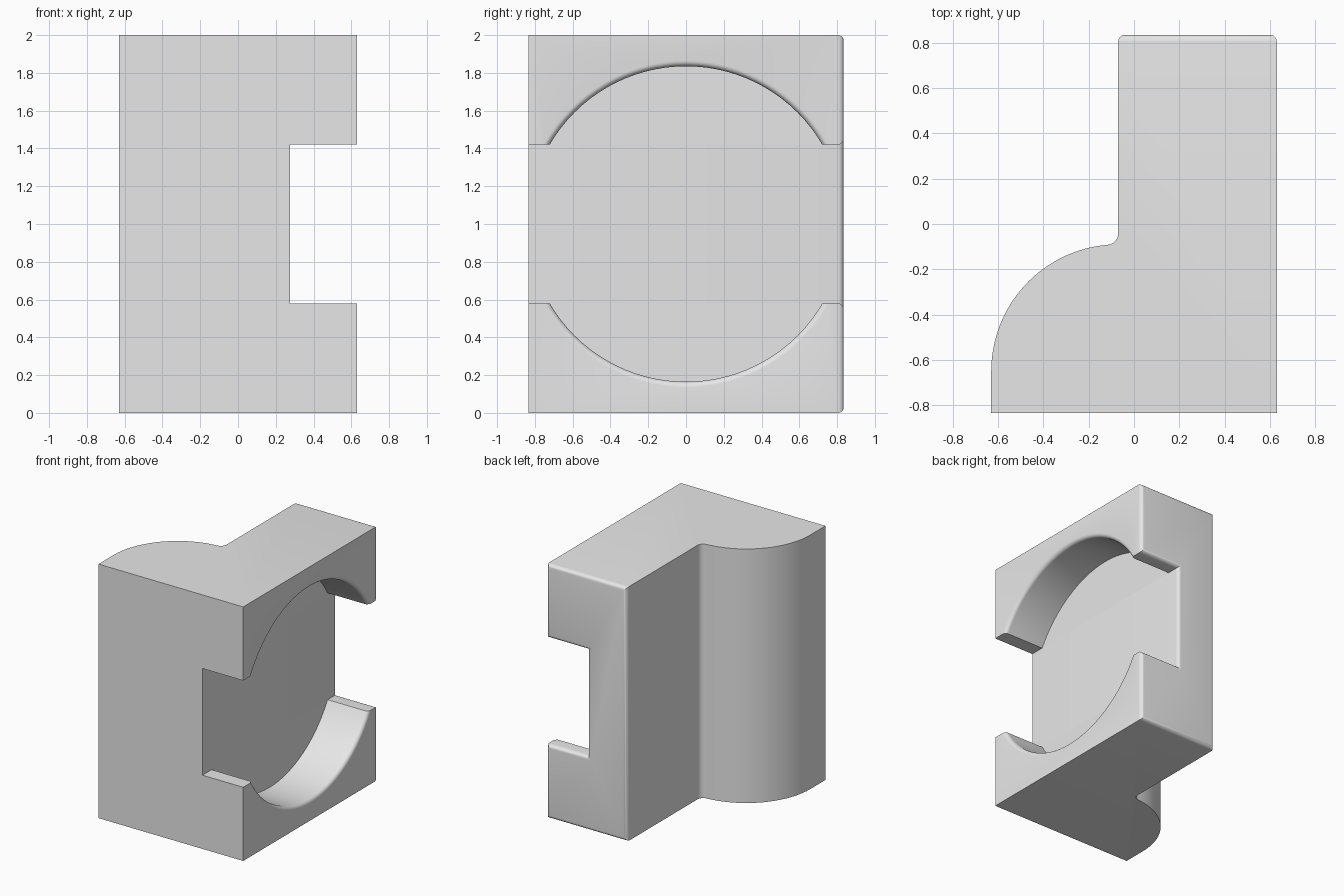
import bpy
import bmesh
from math import sin, cos, pi, radians, atan2

old = bpy.data.objects.get("Cube")
if old:
    bpy.data.objects.remove(old, do_unlink=True)

W, D, H = 0.63, 0.835, 2.0      # half width, half depth, height
FLOOR = 0.275                   # x of the recess floor
SLOT = 0.42                     # half height of the slot
R = 0.835                       # radius of the round recess
EDGE = 0.03                     # rounding radius

grey = bpy.data.materials.new("light grey")
grey.use_nodes = True
grey.diffuse_color = (0.8, 0.8, 0.8, 1)
grey.node_tree.nodes["Principled BSDF"].inputs["Base Color"].default_value = (0.8, 0.8, 0.8, 1)


def make_object(name, bm):
    bmesh.ops.recalc_face_normals(bm, faces=bm.faces)
    mesh = bpy.data.meshes.new(name)
    bm.to_mesh(mesh)
    bm.free()
    mesh.materials.append(grey)
    obj = bpy.data.objects.new(name, mesh)
    bpy.context.collection.objects.link(obj)
    return obj


def arc(cx, cy, r, start, end, steps):
    angles = [start + (end - start) * i / steps for i in range(steps + 1)]
    return [(cx + r * cos(a), cy + r * sin(a)) for a in angles]


def cut(obj, cutter):
    cutter.hide_render = True
    mod = obj.modifiers.new("cut", 'BOOLEAN')
    mod.operation = 'DIFFERENCE'
    mod.solver = 'EXACT'
    mod.object = cutter
    bpy.context.view_layer.objects.active = obj
    bpy.ops.object.modifier_apply(modifier=mod.name)
    bpy.data.objects.remove(cutter, do_unlink=True)


# Body outline: block with a rounded shoulder and a small inner fillet
join = atan2(0.608, -0.05)
outline = [(-W, -D), (W, -D), (W, D), (-0.07, D)]
outline += arc(-0.12, -0.042, 0.05, 0, join - pi, 8)
outline += arc(-0.07, -0.65, 0.56, join, pi, 32)[1:]
bm = bmesh.new()
base = bm.faces.new([bm.verts.new((x, y, 0)) for x, y in outline])
top = bmesh.ops.extrude_face_region(bm, geom=[base])
bmesh.ops.translate(bm, vec=(0, 0, H),
                    verts=[v for v in top["geom"] if isinstance(v, bmesh.types.BMVert)])
body = make_object("clamp_body", bm)

# Straight slot through the side
bm = bmesh.new()
bmesh.ops.create_cube(bm, size=1)
bmesh.ops.scale(bm, vec=(1, 3, 2 * SLOT), verts=bm.verts)
bmesh.ops.translate(bm, vec=(FLOOR + 0.5, 0, H / 2), verts=bm.verts)
cut(body, make_object("slot_cutter", bm))

# Round every edge of the back face
bm = bmesh.new()
bm.from_mesh(body.data)
bmesh.ops.dissolve_limit(bm, angle_limit=radians(0.5), verts=bm.verts, edges=bm.edges)
rim = [e for e in bm.edges
       if all(v.co.y > D - 0.001 for v in e.verts) and e.calc_face_angle(0) > 1]
bmesh.ops.bevel(bm, geom=rim, offset=EDGE, segments=5, profile=0.5, affect='EDGES')
bm.to_mesh(body.data)
bm.free()

# Round recess with a flared lip, turned around the x axis
profile = [(FLOOR, 0), (FLOOR, R)]
profile += [(W - EDGE + EDGE * sin(a), R + EDGE - EDGE * cos(a))
            for a in [i * pi / 12 for i in range(7)]]
profile += [(W + 0.1, R + EDGE), (W + 0.1, 0)]
bm = bmesh.new()
verts = [bm.verts.new((x, 0, r)) for x, r in profile]
edges = [bm.edges.new(pair) for pair in zip(verts, verts[1:])]
bmesh.ops.spin(bm, geom=verts + edges, cent=(0, 0, 0), axis=(1, 0, 0),
               angle=2 * pi, steps=96)
bmesh.ops.remove_doubles(bm, verts=bm.verts, dist=0.0005)
bmesh.ops.translate(bm, vec=(0, 0, H / 2), verts=bm.verts)
cut(body, make_object("recess_cutter", bm))

# Smooth curves, sharp corners
bpy.ops.object.select_all(action='DESELECT')
body.select_set(True)
bpy.context.view_layer.objects.active = body
bpy.ops.object.shade_smooth_by_angle(angle=radians(30))
